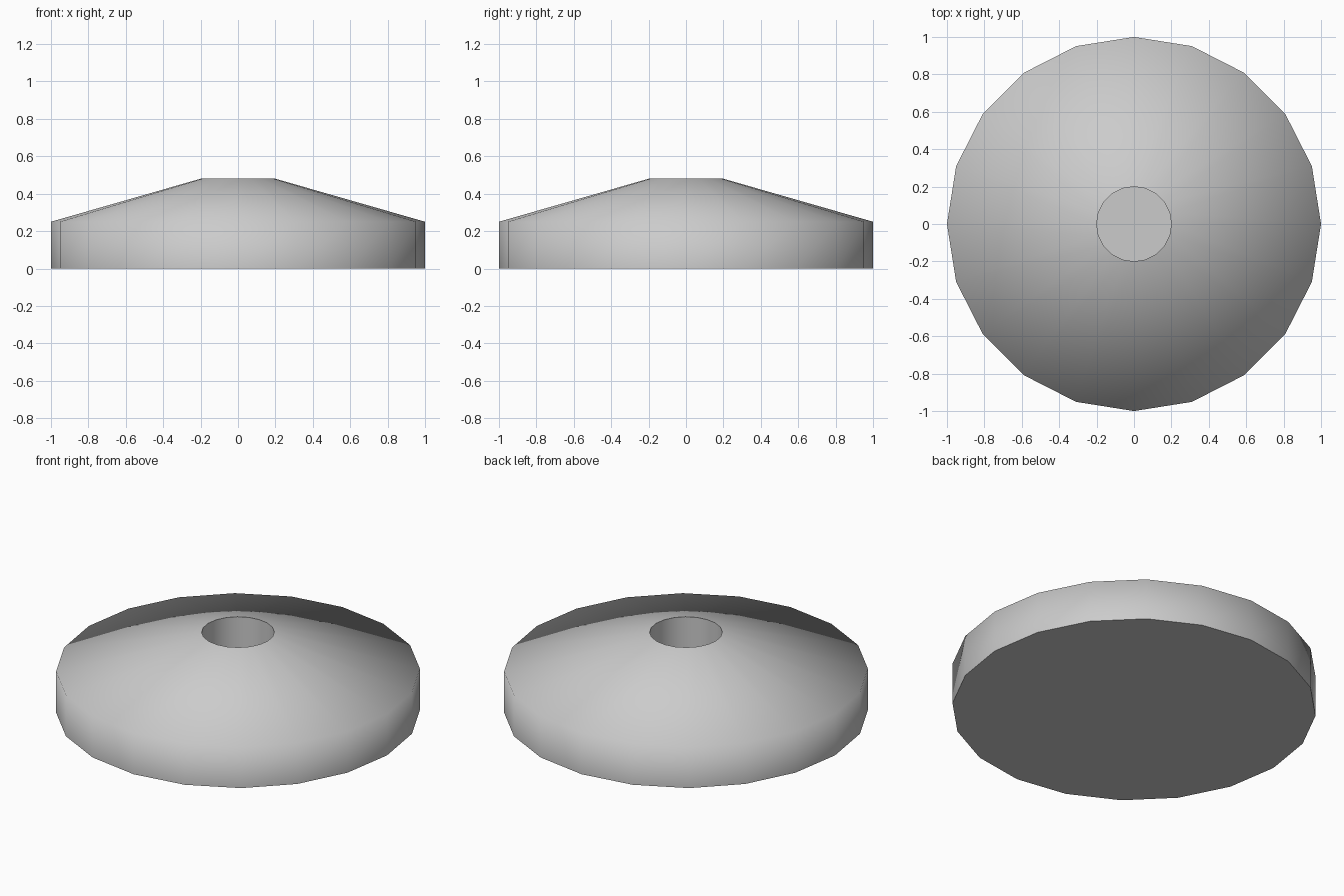
import bpy, bmesh
from math import cos, sin, tau, radians

if "Cube" in bpy.data.objects:
    bpy.data.objects.remove(bpy.data.objects["Cube"])

SIDES = 20
# Profile from the outer bottom edge to the bottom of the central socket (radius, height)
PROFILE = [(1.0, 0.0), (1.0, 0.25), (0.2, 0.48), (0.2, 0.1)]

bm = bmesh.new()
rings = [[bm.verts.new((r * cos(tau * i / SIDES), r * sin(tau * i / SIDES), z))
          for i in range(SIDES)] for r, z in PROFILE]

# Outer wall, sloping top and socket wall
for a, b in zip(rings, rings[1:]):
    for i in range(SIDES):
        j = (i + 1) % SIDES
        bm.faces.new((a[i], a[j], b[j], b[i]))

# Underside and socket floor
bm.faces.new(rings[0][::-1])
bm.faces.new(rings[-1])

mesh = bpy.data.meshes.new("round_base")
bm.to_mesh(mesh)
bm.free()
base = bpy.data.objects.new("round_base", mesh)
bpy.context.collection.objects.link(base)

# Smooth over the outer rim, sharp at the underside and socket
bpy.context.view_layer.objects.active = base
base.select_set(True)
bpy.ops.object.shade_smooth_by_angle(angle=radians(80))
